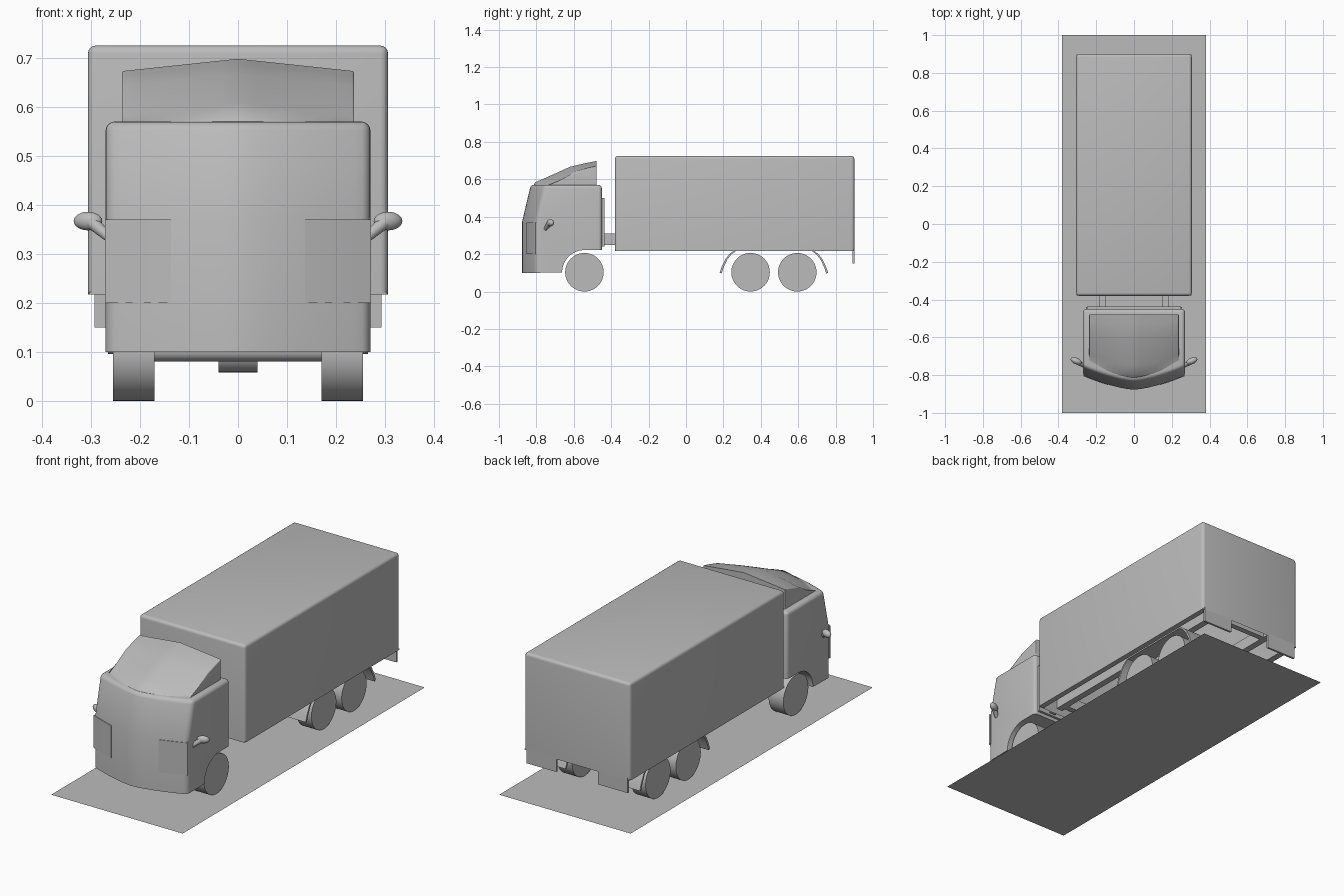
import bpy, bmesh, math
from mathutils import Matrix, Vector

old = bpy.data.objects.get("Cube")
if old:
    bpy.data.objects.remove(old, do_unlink=True)

grey = bpy.data.materials.new("plain_grey")
grey.use_nodes = True
grey.diffuse_color = (0.5, 0.5, 0.5, 1)
grey.node_tree.nodes["Principled BSDF"].inputs["Base Color"].default_value = (0.5, 0.5, 0.5, 1)


def finish(bm, name, smooth=True):
    bmesh.ops.recalc_face_normals(bm, faces=bm.faces)
    mesh = bpy.data.meshes.new(name)
    bm.to_mesh(mesh)
    bm.free()
    obj = bpy.data.objects.new(name, mesh)
    bpy.context.collection.objects.link(obj)
    mesh.materials.append(grey)
    if smooth:
        bpy.ops.object.select_all(action="DESELECT")
        obj.select_set(True)
        bpy.context.view_layer.objects.active = obj
        bpy.ops.object.shade_smooth_by_angle(angle=math.radians(35))
    return obj


def loft(profile, stations, warp=lambda x, y, z: (x, y, z)):
    """Extrude a closed side profile (y, z) across x, warping every point."""
    bm = bmesh.new()
    rings = [[bm.verts.new(warp(x, y, z)) for y, z in profile] for x in stations]
    n = len(profile)
    for a, b in zip(rings, rings[1:]):
        for i in range(n):
            j = (i + 1) % n
            bm.faces.new((a[i], a[j], b[j], b[i]))
    bm.faces.new(rings[0])
    bm.faces.new(rings[-1])
    bmesh.ops.recalc_face_normals(bm, faces=bm.faces)
    return bm


def round_edges(bm, width, rule, segments=4):
    edges = []
    for e in bm.edges:
        mid = (e.verts[0].co + e.verts[1].co) / 2
        if len(e.link_faces) == 2 and e.calc_face_angle() > 0.5 and rule(mid):
            edges.append(e)
    bmesh.ops.bevel(bm, geom=edges, offset=width, segments=segments,
                    profile=0.5, affect="EDGES", clamp_overlap=True)


def box(name, x0, x1, y0, y1, z0, z1):
    return finish(loft([(y0, z0), (y1, z0), (y1, z1), (y0, z1)], (x0, x1)), name, False)


def spread(a, b, n):
    return [a + (b - a) * i / n for i in range(n + 1)]


def bow(x):
    return 0.075 * (abs(x) / 0.27) ** 1.5


# Cab with bowed front and wheel arch
def cab_warp(x, y, z):
    return (x, y + (bow(x) if y < -0.8 else 0), z)


arch = [(-0.543 + 0.12 * math.cos(a), 0.102 + 0.12 * math.sin(a))
        for a in spread(math.pi, math.pi / 2, 8)]
cab = loft([(-0.877, 0.1)] + arch + [(-0.45, 0.222), (-0.45, 0.57), (-0.83, 0.57), (-0.877, 0.37)],
           spread(-0.27, 0.27, 16), cab_warp)
round_edges(cab, 0.018, lambda m: m.z > 0.3 or (m.y < -0.75 and m.z > 0.2))
finish(cab, "cab")


# Roof air deflector
def deflector_warp(x, y, z):
    front = min(1, (-0.478 - y) / 0.3)
    crown = 0.025 * abs(x) / 0.235 if z > 0.58 else 0
    return (x, y + bow(x) * front, z - crown)


deflector = loft([(-0.82, 0.56), (-0.805, 0.585), (-0.75, 0.608), (-0.62, 0.667), (-0.53, 0.688),
                  (-0.478, 0.698), (-0.478, 0.56)], spread(-0.237, 0.237, 14), deflector_warp)
round_edges(deflector, 0.018, lambda m: abs(m.x) > 0.23 and m.z > 0.58)
finish(deflector, "roof_deflector")

# Cargo body, open underneath, with a narrow lower rim
cargo = loft([(-0.38, 0.217), (0.9, 0.217), (0.9, 0.725), (-0.38, 0.725)], (-0.306, 0.306))
round_edges(cargo, 0.016, lambda m: m.z > 0.3)
floor = [f for f in cargo.faces if f.calc_center_median().z < 0.22]
bmesh.ops.delete(cargo, geom=floor, context="FACES")
finish(cargo, "cargo_body")

# Chassis
box("chassis_cross_front", -0.185, 0.185, -0.36, -0.33, 0.25, 0.31)
box("chassis_cross_rear", -0.185, 0.185, 0.8, 0.83, 0.25, 0.31)
box("cab_back_plate", -0.25, 0.25, -0.45, -0.437, 0.24, 0.5)


def cylinder(name, radius, x0, x1, y, z, sides=48):
    bm = bmesh.new()
    place = Matrix.Translation(((x0 + x1) / 2, y, z)) @ Matrix.Rotation(math.pi / 2, 4, "Y")
    bmesh.ops.create_cone(bm, cap_ends=True, segments=sides, radius1=radius,
                          radius2=radius, depth=x1 - x0, matrix=place)
    return finish(bm, name)


# Axles and wheels
wheel_rows = {"front": -0.543, "middle": 0.345, "rear": 0.595}
for row, y in wheel_rows.items():
    cylinder(row + "_axle", 0.022, -0.18, 0.18, y, 0.103, 20)
    if row != "front":
        cylinder(row + "_differential", 0.045, -0.04, 0.04, y, 0.103, 24)

# Curved mudguard section, joined over the two rear wheels
guard_half = [(0.18, 0.1), (0.192, 0.135), (0.212, 0.175), (0.235, 0.203), (0.262, 0.222)]
outer = guard_half + [(0.94 - y, z) for y, z in reversed(guard_half)]
inner = [(0.47 + (y - 0.47) * 0.965, z - 0.004) for y, z in reversed(outer)]

for side, s in (("left", 1), ("right", -1)):
    def span(a, b):
        return sorted((s * a, s * b))

    for row, y in wheel_rows.items():
        cylinder(f"{row}_wheel_{side}", 0.103, *span(0.17, 0.255), y, 0.103)
    finish(loft(outer + inner, span(0.165, 0.265)), "mudguard_" + side)
    box("chassis_rail_" + side, *span(0.15, 0.185), -0.6, 0.85, 0.25, 0.31)
    box("body_rim_" + side, *span(0.275, 0.304), -0.378, 0.898, 0.217, 0.222)
    box("rear_flap_" + side, *span(0.12, 0.293), 0.889, 0.9, 0.15, 0.23)

    # Headlight plate following the bowed front
    plate = loft([(-0.88, 0.2), (-0.87, 0.2), (-0.87, 0.37), (-0.88, 0.37)],
                 spread(*span(0.137, 0.271), 6), cab_warp)
    finish(plate, "headlight_" + side)

    # Mirror head
    head = bmesh.new()
    place = (Matrix.Translation((s * 0.306, -0.725, 0.367)) @ Matrix.Rotation(s * 0.4, 4, "Z")
             @ Matrix.Diagonal((0.031, 0.017, 0.019, 1)))
    bmesh.ops.create_uvsphere(head, u_segments=20, v_segments=12, radius=1, matrix=place)
    finish(head, "mirror_head_" + side)

    # Mirror arm
    arm = bmesh.new()
    start, end = Vector((s * 0.262, -0.752, 0.333)), Vector((s * 0.298, -0.732, 0.364))
    turn = (end - start).to_track_quat("Z", "Y").to_matrix().to_4x4()
    bmesh.ops.create_cone(arm, cap_ends=True, segments=14, radius1=0.01, radius2=0.014,
                          depth=(end - start).length,
                          matrix=Matrix.Translation((start + end) / 2) @ turn)
    finish(arm, "mirror_arm_" + side)

# Ground sheet
sheet = bmesh.new()
bmesh.ops.create_grid(sheet, x_segments=1, y_segments=1, size=1, matrix=Matrix.Diagonal((0.38, 1, 1, 1)))
finish(sheet, "ground_sheet", False)
